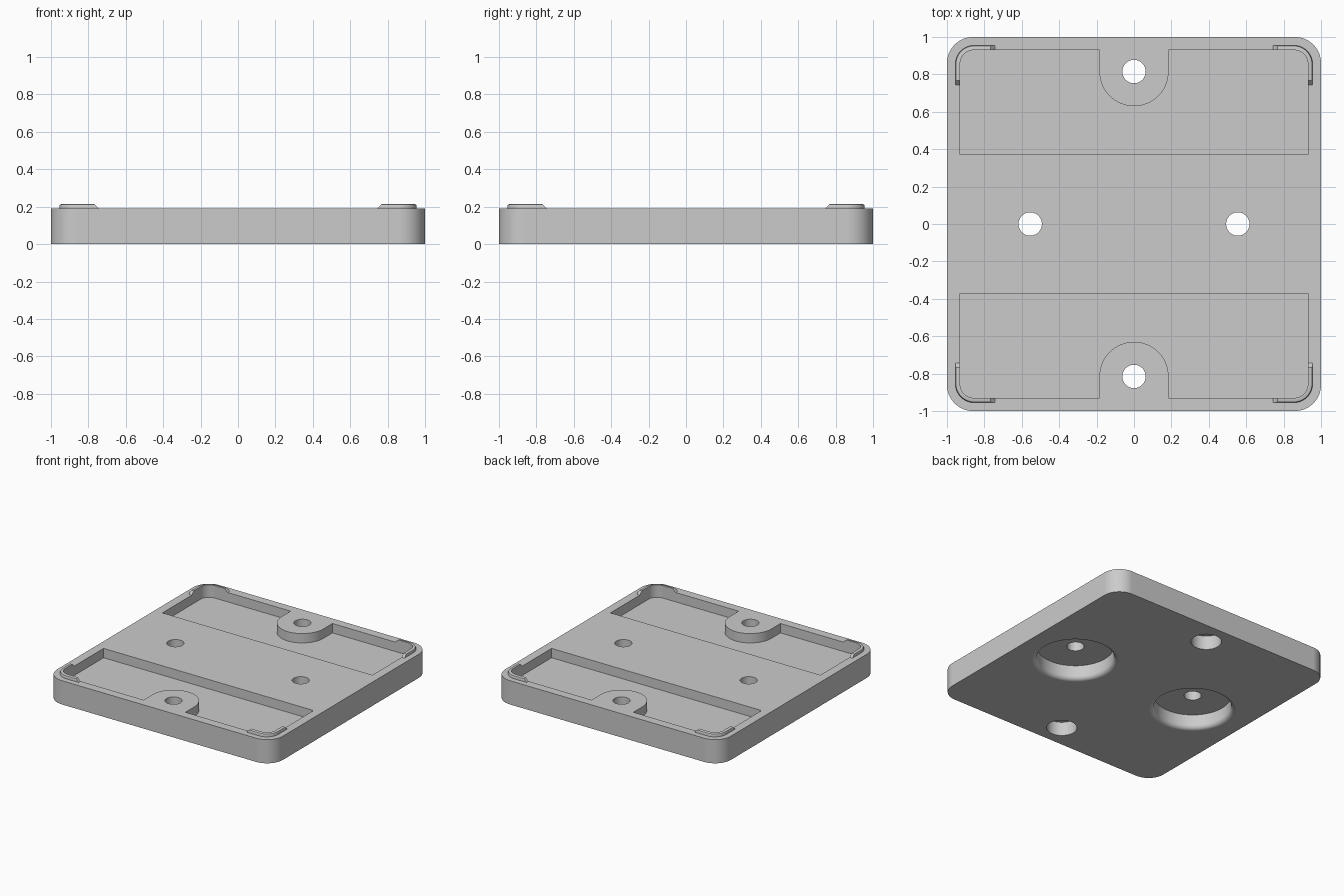
import bpy, bmesh
from math import cos, sin, pi, radians
from mathutils import Matrix

if "Cube" in bpy.data.objects:
    bpy.data.objects.remove(bpy.data.objects["Cube"])

TOP = 0.19      # deck height
FLOOR = 0.115   # pocket floor and underside recess ceiling
EDGE = 0.93     # pocket edge

grey = bpy.data.materials.new("light_grey")
grey.use_nodes = True
grey.diffuse_color = (0.6, 0.6, 0.6, 1)
grey.node_tree.nodes["Principled BSDF"].inputs["Base Color"].default_value = (0.6, 0.6, 0.6, 1)


def loft(name, rings, location=(0, 0, 0), turn=0):
    """Solid made by joining closed rings of points and capping both ends."""
    bm = bmesh.new()
    loops = [[bm.verts.new(p) for p in ring] for ring in rings]
    for a, b in zip(loops, loops[1:]):
        n = len(a)
        for i in range(n):
            bm.faces.new((a[i], a[(i + 1) % n], b[(i + 1) % n], b[i]))
    bm.faces.new(loops[0])
    bm.faces.new(loops[-1])
    bmesh.ops.recalc_face_normals(bm, faces=bm.faces)
    bm.transform(Matrix.Translation(location) @ Matrix.Rotation(turn, 4, "Z"))
    mesh = bpy.data.meshes.new(name)
    bm.to_mesh(mesh)
    bm.free()
    mesh.materials.append(grey)
    obj = bpy.data.objects.new(name, mesh)
    bpy.context.collection.objects.link(obj)
    return obj


def arc(cx, cy, r, start, end, steps):
    angles = [radians(start + (end - start) * i / steps) for i in range(steps + 1)]
    return [(cx + r * cos(a), cy + r * sin(a)) for a in angles]


def prism(name, outline, z0, z1, turn=0):
    return loft(name, [[(x, y, z) for x, y in outline] for z in (z0, z1)], turn=turn)


def lathe(name, profile, location, segments=64):
    rings = [[(x, y, z) for x, y in arc(0, 0, r, 0, 360, segments)[:-1]] for r, z in profile]
    return loft(name, rings, location)


def activate(obj):
    bpy.ops.object.select_all(action="DESELECT")
    obj.select_set(True)
    bpy.context.view_layer.objects.active = obj


def cut(target, cutter):
    cutter.hide_render = True
    mod = target.modifiers.new("cut", "BOOLEAN")
    mod.operation, mod.solver, mod.object = "DIFFERENCE", "EXACT", cutter
    activate(target)
    bpy.ops.object.modifier_apply(modifier=mod.name)
    bpy.data.objects.remove(cutter)


def smooth(obj):
    activate(obj)
    bpy.ops.object.shade_smooth_by_angle(angle=radians(30))
    mod = obj.modifiers.new("flat_faces", "WEIGHTED_NORMAL")
    mod.keep_sharp = True
    bpy.ops.object.modifier_apply(modifier=mod.name)


# Base plate with rounded corners
corner = 0.14
c = 1 - corner
outline = []
for i, (sx, sy) in enumerate([(1, 1), (-1, 1), (-1, -1), (1, -1)]):
    outline += arc(c * sx, c * sy, corner, 90 * i, 90 * i + 90, 12)
plate = prism("base_plate", outline, 0, TOP)

# Two pockets, each leaving a round-nosed boss at the outer edge
boss_r, boss_y, inner = 0.185, 0.815, 0.075
p = EDGE - inner
pocket = [(-EDGE, 0.372), (EDGE, 0.372)]
pocket += arc(p, p, inner, 0, 90, 10)
pocket += [(boss_r, EDGE)] + arc(0, boss_y, boss_r, 0, -180, 32) + [(-boss_r, EDGE)]
pocket += arc(-p, p, inner, 90, 180, 10)
for turn in (0, pi):
    cut(plate, prism("pocket_cutter", pocket, FLOOR, 0.3, turn))

# Large underside recesses with a rounded rim, and the holes above them
fillet, rim = 0.035, 0.315
recess = [(rim, -0.02)]
recess += [(rim - fillet * sin(t), fillet - fillet * cos(t))
           for t in [pi / 2 * i / 8 for i in range(9)]]
recess += [(rim - fillet, FLOOR)]
hole = [(0.0625, -0.1), (0.0625, 0.3)]
counterbore = [(0.11, -0.1), (0.11, 0.11)]
for side in (-1, 1):
    deck_spot, boss_spot = (0.555 * side, 0, 0), (0, boss_y * side, 0)
    cut(plate, lathe("recess_cutter", recess, deck_spot))
    cut(plate, lathe("deck_hole_cutter", hole, deck_spot, 40))
    cut(plate, lathe("counterbore_cutter", counterbore, boss_spot, 40))
    cut(plate, lathe("boss_hole_cutter", hole, boss_spot, 40))
smooth(plate)

# Raised corner lips: softened outer edge and sloping ends
section = [(0, 0), (0.025, 0), (0.025, 0.013), (0.0215, 0.0215), (0.013, 0.025), (0, 0.025)]
end = 0.743
rings = [[(EDGE + o, end + h, TOP + h) for o, h in section]]
for i in range(11):
    a = pi / 2 * i / 10
    rings.append([(p + (inner + o) * cos(a), p + (inner + o) * sin(a), TOP + h)
                  for o, h in section])
rings.append([(end + h, EDGE + o, TOP + h) for o, h in section])
names = ["back_left_lip", "back_right_lip", "front_right_lip", "front_left_lip"]
for i, name in enumerate(names):
    smooth(loft(name, rings, turn=pi / 2 * i))
